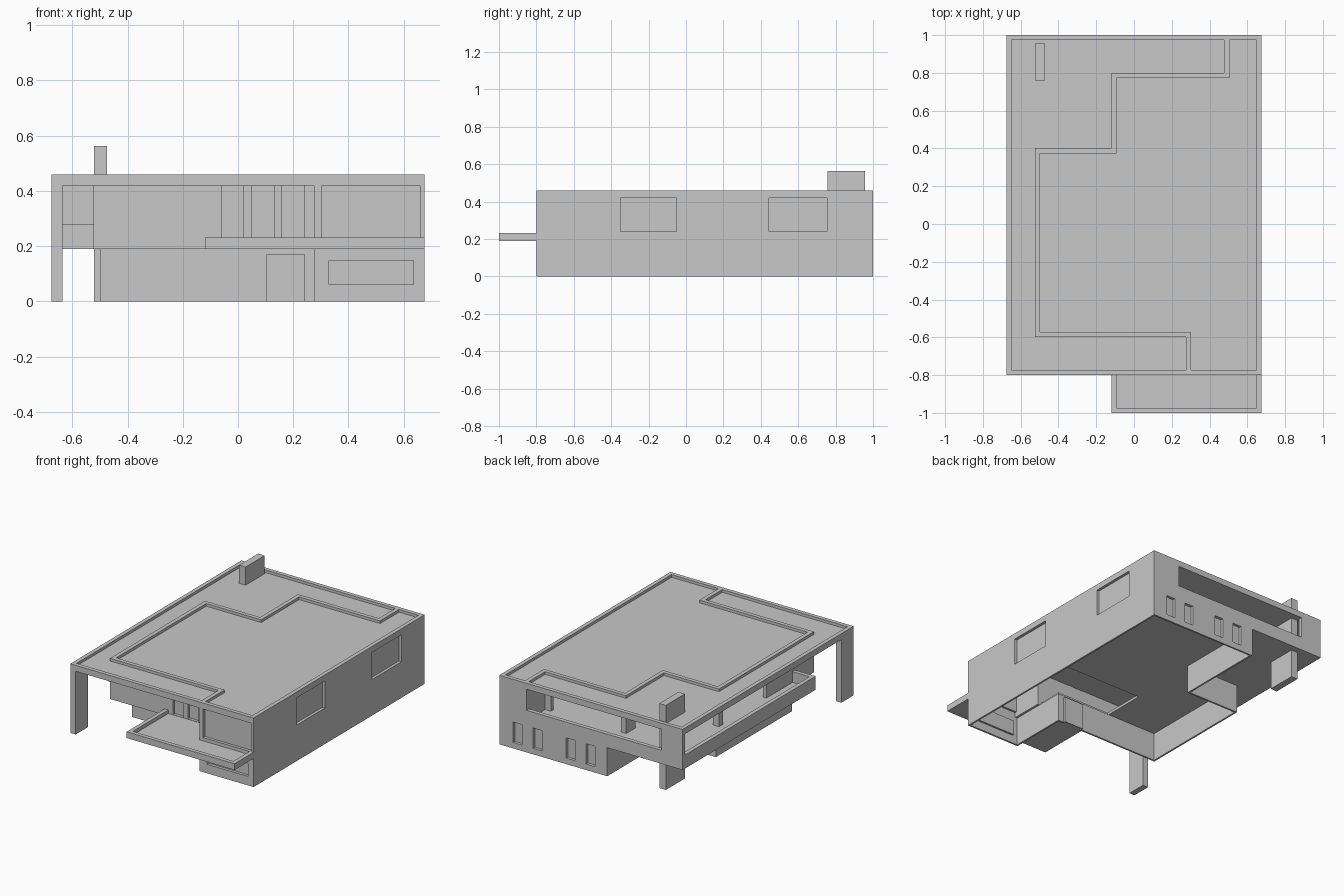
import bpy
import bmesh

cube = bpy.data.objects.get("Cube")
if cube:
    bpy.data.objects.remove(cube, do_unlink=True)

plaster = bpy.data.materials.new("plaster_grey")
plaster.use_nodes = True
colour = (0.58, 0.58, 0.58, 1)
plaster.diffuse_color = colour
plaster.node_tree.nodes["Principled BSDF"].inputs["Base Color"].default_value = colour

T, THIN = 0.027, 0.012                     # upper and outer wall thickness
CEIL, TOP, FLOOR = 0.42, 0.46, 0.19        # roof underside, roof top, upper floor
W, BACK, FRONT = 0.675, 1.0, -0.8          # plan limits


def build(name, boxes):
    """One object made of boxes given as (x0, x1, y0, y1, z0, z1)."""
    bm = bmesh.new()
    for x0, x1, y0, y1, z0, z1 in boxes:
        verts = bmesh.ops.create_cube(bm, size=1)["verts"]
        for v in verts:
            v.co.x = x1 if v.co.x > 0 else x0
            v.co.y = y1 if v.co.y > 0 else y0
            v.co.z = z1 if v.co.z > 0 else z0
    mesh = bpy.data.meshes.new(name)
    bm.to_mesh(mesh)
    bm.free()
    mesh.materials.append(plaster)
    obj = bpy.data.objects.new(name, mesh)
    bpy.context.collection.objects.link(obj)
    return obj


def wall(name, axis, span, face, inward, z0, z1, openings=(), pane=True, thick=THIN):
    """Wall along an axis with openings (start, end, bottom, top); panes sit in deep reveals."""
    boxes = []

    def add(a, b, low, high, d0=0.0, d1=thick):
        if b - a < 0.001 or high - low < 0.001:
            return
        p, q = sorted((face + inward * d0, face + inward * d1))
        boxes.append((a, b, p, q, low, high) if axis == "x" else (p, q, a, b, low, high))

    at, e, depth = span[0], 0.006, 0.025
    for a, b, low, high in openings:
        add(at, a, z0, z1)
        add(a, b, z0, low)
        add(a, b, high, z1)
        if pane:
            bottom = max(low - e, z0)
            add(a, b, low, high, depth - e, depth)
            for s0, s1 in ((a - e, a), (b, b + e)):
                add(s0, s1, bottom, high + e, THIN / 2, depth)
            for s0, s1 in ((bottom, low), (high, high + e)):
                add(a, b, s0, s1, THIN / 2, depth)
        at = b
    add(at, span[1], z0, z1)
    return build(name, boxes)


def run(path, z0, z1):
    """Boxes following a right-angled path."""
    h = T / 2
    return [(min(a[0], b[0]) - h, max(a[0], b[0]) + h,
             min(a[1], b[1]) - h, max(a[1], b[1]) + h, z0, z1)
            for a, b in zip(path, path[1:])]


# Roof with a raised edge and kerb
outline = [(0.491, BACK - T / 2), (0.491, 0.787), (-0.105, 0.787), (-0.105, 0.388),
           (-0.51, 0.388), (-0.51, -0.585), (0.288, -0.585), (0.288, FRONT + T / 2)]
build("roof_slab", [(-W, W, FRONT, BACK, CEIL, 0.442)])
build("roof_edge", [(-W, -W + T, FRONT, BACK, CEIL, TOP), (W - T, W, FRONT, BACK, CEIL, TOP),
                    (-W, W, FRONT, FRONT + T, CEIL, TOP), (-W, W, BACK - T, BACK, CEIL, TOP)])
build("roof_kerb", run(outline, CEIL, TOP))

# Outer walls
wall("right_wall", "y", (FRONT, BACK), W, -1, 0, CEIL,
     [(-0.35, -0.05, 0.24, CEIL), (0.445, 0.755, 0.24, CEIL)])
wall("back_lower_wall", "x", (-0.12, W), BACK, -1, 0, FLOOR,
     [(x, x + 0.065, 0.04, 0.175) for x in (-0.03, 0.117, 0.362, 0.508)])
wall("back_upper_wall", "x", (-W, W), BACK, -1, FLOOR, CEIL,
     [(-0.52, 0.475, 0.28, CEIL)], pane=False, thick=T)
wall("front_lower_wall", "x", (0.275, W), FRONT, 1, 0, FLOOR, [(0.33, 0.635, 0.06, 0.147)])
wall("front_upper_wall", "x", (0.275, W), FRONT, 1, FLOOR, CEIL, [(0.302, 0.66, 0.23, CEIL)])

# Ground floor walls under the upper storey
wall("porch_wall", "x", (-0.5, 0.275), -0.4, 1, 0, FLOOR, [(0.105, 0.24, 0, 0.17)])
wall("porch_side_wall", "y", (FRONT, -0.4 + THIN), 0.275, 1, 0, FLOOR)
wall("lower_left_wall", "y", (-0.4, 0.4), -0.5, 1, 0, FLOOR)
wall("lower_step_wall", "x", (-0.5, -0.12 + THIN), 0.4, -1, 0, FLOOR)
wall("lower_back_left_wall", "y", (0.4 - THIN, BACK), -0.12, 1, 0, FLOOR)

# Upper storey walls, open to the terrace between corner posts
deck = 0.208
for name, axis, span, face, inward, gaps in (
        ("terrace_end_wall", "y", (0.774, BACK), 0.477, 1, ()),
        ("terrace_back_wall", "x", (-0.12, 0.505), 0.8, -1, ((-0.08, 0.435),)),
        ("terrace_step_wall", "y", (0.375, 0.8), -0.12, 1, ((0.42, 0.7),)),
        ("terrace_inner_wall", "x", (-0.523, -0.092), 0.4, -1, ((-0.48, -0.14),)),
        ("terrace_left_wall", "y", (-0.6, 0.4), -0.523, 1, ((-0.1, 0.36),)),
        ("balcony_side_wall", "y", (FRONT, -0.57), 0.275, 1, ())):
    wall(name, axis, span, face, inward, FLOOR, CEIL,
         [(a, b, deck, CEIL) for a, b in gaps], pane=False, thick=T)
wall("terrace_door_wall", "x", (-0.523, 0.3), -0.6, 1, FLOOR, CEIL,
     [(x, x + 0.08, 0.21, CEIL) for x in (-0.06, 0.05, 0.16)], thick=T)

# Upper floors and terrace
build("terrace_floor", [(-W, -0.5, -0.4, BACK, FLOOR, deck),
                        (-0.5, -0.12, -0.4, BACK, FLOOR, deck),
                        (-0.52, 0.275, -0.6, -0.4, FLOOR, deck)])
build("upper_floor", [(-0.12, W - THIN, -0.1, BACK - THIN, FLOOR, deck)])
build("terrace_rail", [(-W, -W + T, -0.4, BACK, FLOOR, 0.28),
                       (-W, -0.52, -0.4, -0.4 + T, FLOOR, 0.28)])
build("terrace_corner", [(-W, -W + T, BACK - T, BACK, FLOOR, CEIL)])

# Front balcony tray
build("balcony_floor", [(-0.12, W, -1, FRONT, FLOOR, deck),
                        (-0.12, 0.275, FRONT, -0.6, FLOOR, deck)])
build("balcony_lip", [(-0.12, W, -1, -1 + T, FLOOR, 0.232),
                      (-0.12, -0.12 + T, -1, -0.6, FLOOR, 0.232),
                      (W - T, W, -1, FRONT, FLOOR, 0.232)])

# Pillar and chimney
build("corner_pillar", [(-W, -0.635, FRONT, -0.67, 0, CEIL)])
build("chimney", [(-0.522, -0.474, 0.757, 0.957, 0, 0.563)])
